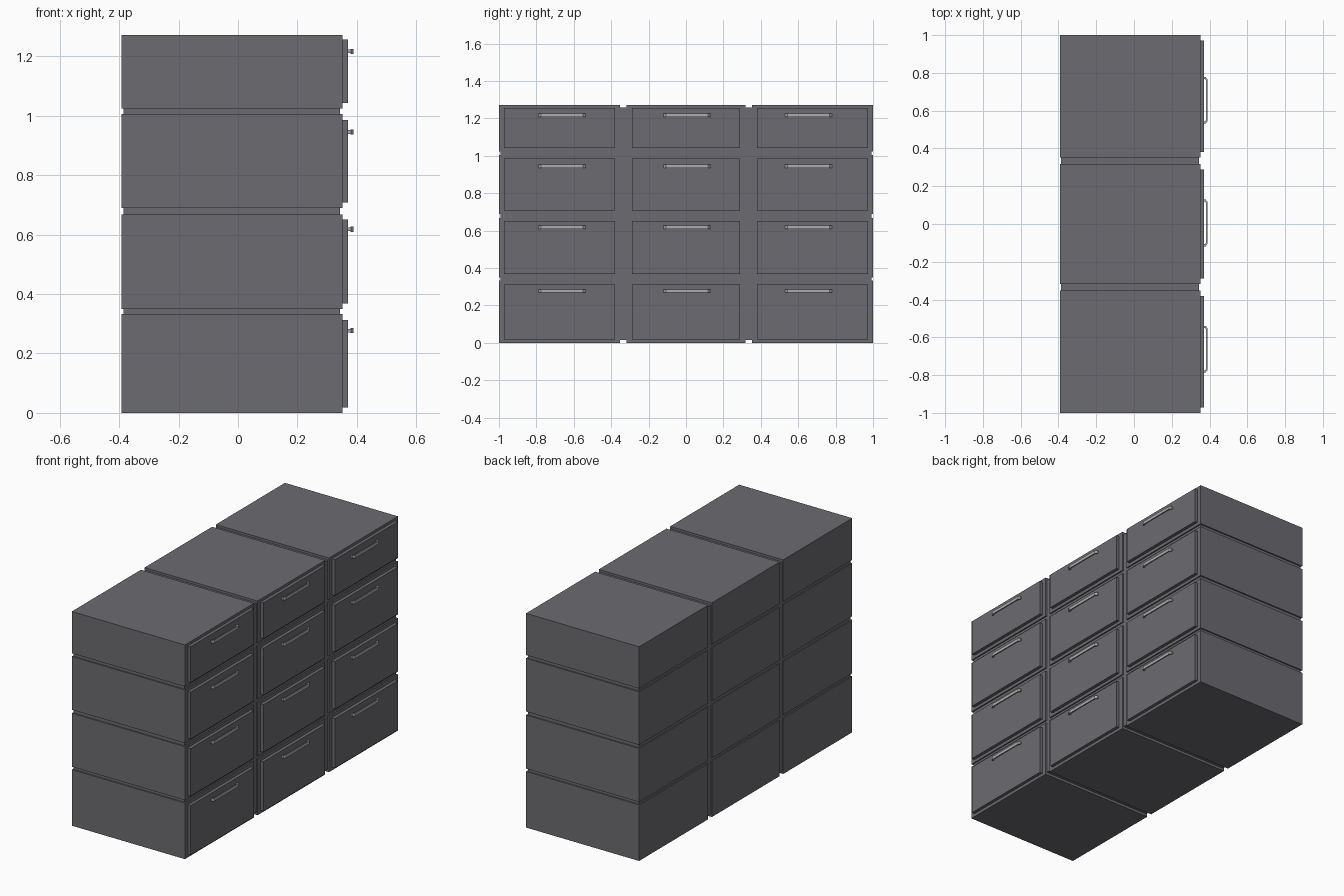
import bpy, bmesh

if "Cube" in bpy.data.objects:
    bpy.data.objects.remove(bpy.data.objects["Cube"])


def material(name, color):
    m = bpy.data.materials.new(name)
    m.diffuse_color = (*color, 1)
    m.use_nodes = True
    m.node_tree.nodes["Principled BSDF"].inputs["Base Color"].default_value = m.diffuse_color
    return m


DARK = material("dark_paint", (0.15, 0.15, 0.165))
LIGHT = material("brushed_metal", (0.42, 0.42, 0.42))


def finish(bm, name, mat):
    bmesh.ops.recalc_face_normals(bm, faces=bm.faces)
    mesh = bpy.data.meshes.new(name)
    bm.to_mesh(mesh)
    bm.free()
    mesh.materials.append(mat)
    ob = bpy.data.objects.new(name, mesh)
    bpy.context.collection.objects.link(ob)


def add_box(bm, lo, hi):
    verts = bmesh.ops.create_cube(bm, size=1)["verts"]
    for v in verts:
        for i in range(3):
            v.co[i] = (lo[i] + hi[i]) / 2 + v.co[i] * (hi[i] - lo[i])


def box(name, lo, hi, mat=DARK):
    bm = bmesh.new()
    add_box(bm, lo, hi)
    finish(bm, name, mat)


def handle(name, yc, zc):
    # flat bar with slanted ends, standing on two small posts
    bm = bmesh.new()
    profile = [(0.378, -0.125), (0.388, -0.112), (0.388, 0.112),
               (0.378, 0.125), (0.378, 0.11), (0.382, 0.105),
               (0.382, -0.105), (0.378, -0.11)]
    face = bm.faces.new([bm.verts.new((x, yc + y, zc - 0.009)) for x, y in profile])
    ext = bmesh.ops.extrude_face_region(bm, geom=[face])["geom"]
    top = [g for g in ext if isinstance(g, bmesh.types.BMVert)]
    bmesh.ops.translate(bm, vec=(0, 0, 0.018), verts=top)
    for s in (-1, 1):
        y = yc + s * 0.118
        add_box(bm, (0.368, y - 0.006, zc - 0.006), (0.38, y + 0.006, zc + 0.006))
    finish(bm, name, LIGHT)


# recessed core that shows in the gaps between units
box("recessed_core", (-0.386, -0.992, 0.015), (0.343, 0.992, 1.258))

columns = [(-1.0, -0.352), (-0.317, 0.317), (0.352, 1.0)]
# unit bottom, unit top, drawer bottom, drawer top, handle height
rows = [(0.0, 0.333, 0.018, 0.312, 0.277),
        (0.350, 0.668, 0.368, 0.651, 0.618),
        (0.689, 1.005, 0.707, 0.986, 0.945),
        (1.024, 1.272, 1.043, 1.256, 1.216)]

for c, (y0, y1) in enumerate(columns):
    mid = (y0 + y1) / 2
    for r, (z0, z1, d0, d1, hz) in enumerate(rows):
        tag = f"_{c + 1}_{r + 1}"
        # drawer housing, projecting front panel and pull
        box("cabinet_unit" + tag, (-0.392, y0, z0), (0.351, y1, z1))
        box("drawer_front" + tag, (0.345, y0 + 0.028, d0), (0.37, y1 - 0.028, d1))
        handle("drawer_handle" + tag, (-0.663, 0.006, 0.655)[c], hz)
